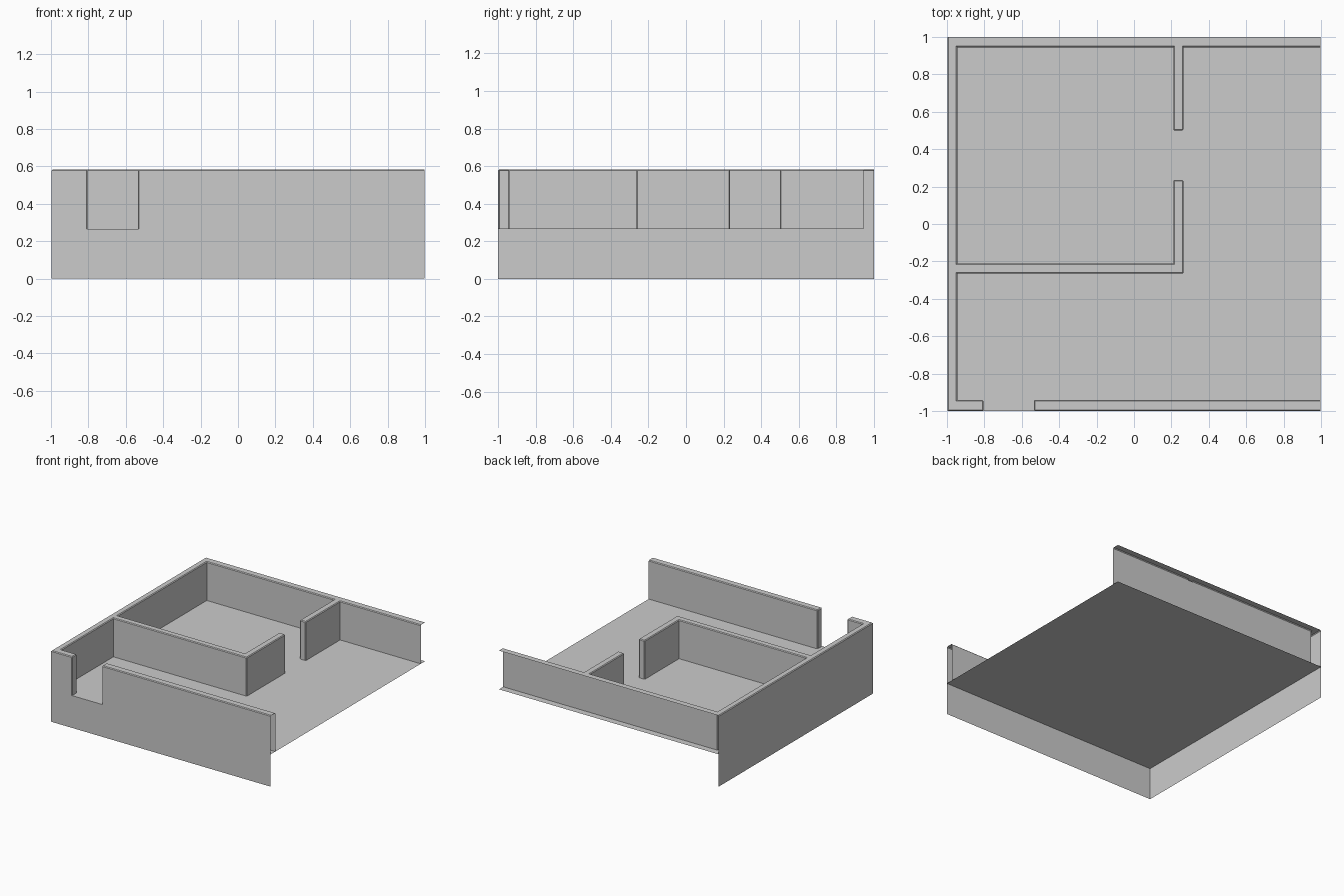
import bpy
import bmesh
from mathutils import Vector

cube = bpy.data.objects.get("Cube")
if cube:
    bpy.data.objects.remove(cube, do_unlink=True)

FLOOR, TOP = 0.265, 0.583
XS = [-0.997, -0.945, -0.805, -0.535, 0.21, 0.265, 0.997]
YS = [-1.0, -0.94, -0.265, -0.21, 0.235, 0.5, 0.945, 1.0]
NX, NY = len(XS) - 1, len(YS) - 1

grey = bpy.data.materials.new("plain_grey")
grey.use_nodes = True
colour = (0.6, 0.6, 0.6, 1)
grey.diffuse_color = colour
grey.node_tree.nodes["Principled BSDF"].inputs["Base Color"].default_value = colour


def finish(name, bm):
    mesh = bpy.data.meshes.new(name)
    bm.to_mesh(mesh)
    bm.free()
    mesh.materials.append(grey)
    bpy.context.collection.objects.link(bpy.data.objects.new(name, mesh))


def quad(bm, *points):
    return bm.faces.new([bm.verts.new(p) for p in points])


def upright(bm, a, b, low, high):
    """Vertical panel from plan point a to b, facing right of travel."""
    quad(bm, (*a, low), (*b, low), (*b, high), (*a, high))


def is_wall(i, j):
    """Floor plan: which grid cells carry a wall."""
    outer = i == 0 or j == NY - 1 or (j == 0 and i != 2)
    cross_wall = j == 2 and i <= 4
    partition = i == 4 and j >= 2 and j != 4
    return outer or cross_wall or partition


# Floor slab, a single sheet
bm = bmesh.new()
x0, x1, y0, y1 = XS[0], XS[-1], YS[0], YS[-1]
quad(bm, (x0, y0, FLOOR), (x1, y0, FLOOR), (x1, y1, FLOOR), (x0, y1, FLOOR))
finish("floor", bm)

# Foundation panels under the front and one side; the other sides are open
bm = bmesh.new()
upright(bm, (x0, y0), (x1, y0), 0, FLOOR)
upright(bm, (x0, y1), (x0, y0), 0, FLOOR)
finish("foundation", bm)

# Walls: tops and sides raised from the floor plan
bm = bmesh.new()
for i in range(NX):
    for j in range(NY):
        if not is_wall(i, j):
            continue
        a, b = (XS[i], YS[j]), (XS[i + 1], YS[j])
        c, d = (XS[i + 1], YS[j + 1]), (XS[i], YS[j + 1])
        quad(bm, *[(*p, TOP) for p in (a, b, c, d)])
        for p, q, ni, nj in ((a, b, i, j - 1), (b, c, i + 1, j),
                             (c, d, i, j + 1), (d, a, i - 1, j)):
            cut_open = ni == NX or nj == NY
            inside = 0 <= ni < NX and 0 <= nj < NY
            if not cut_open and not (inside and is_wall(ni, nj)):
                upright(bm, p, q, FLOOR, TOP)
# Close the back wall's inner sheet behind the partition
upright(bm, (XS[4], YS[-2]), (XS[5], YS[-2]), FLOOR, TOP - 0.008)
bmesh.ops.remove_doubles(bm, verts=bm.verts, dist=0.0005)

# Narrow bevel on the exposed wall edges
corner = Vector((x0, y0))
edges = [e for e in bm.edges if len(e.link_faces) == 2
         and e.calc_face_angle_signed() > 1
         and any((v.co.xy - corner).length > 0.01 for v in e.verts)]
bmesh.ops.bevel(bm, geom=edges, offset=0.006, segments=1, affect="EDGES")
finish("walls", bm)
